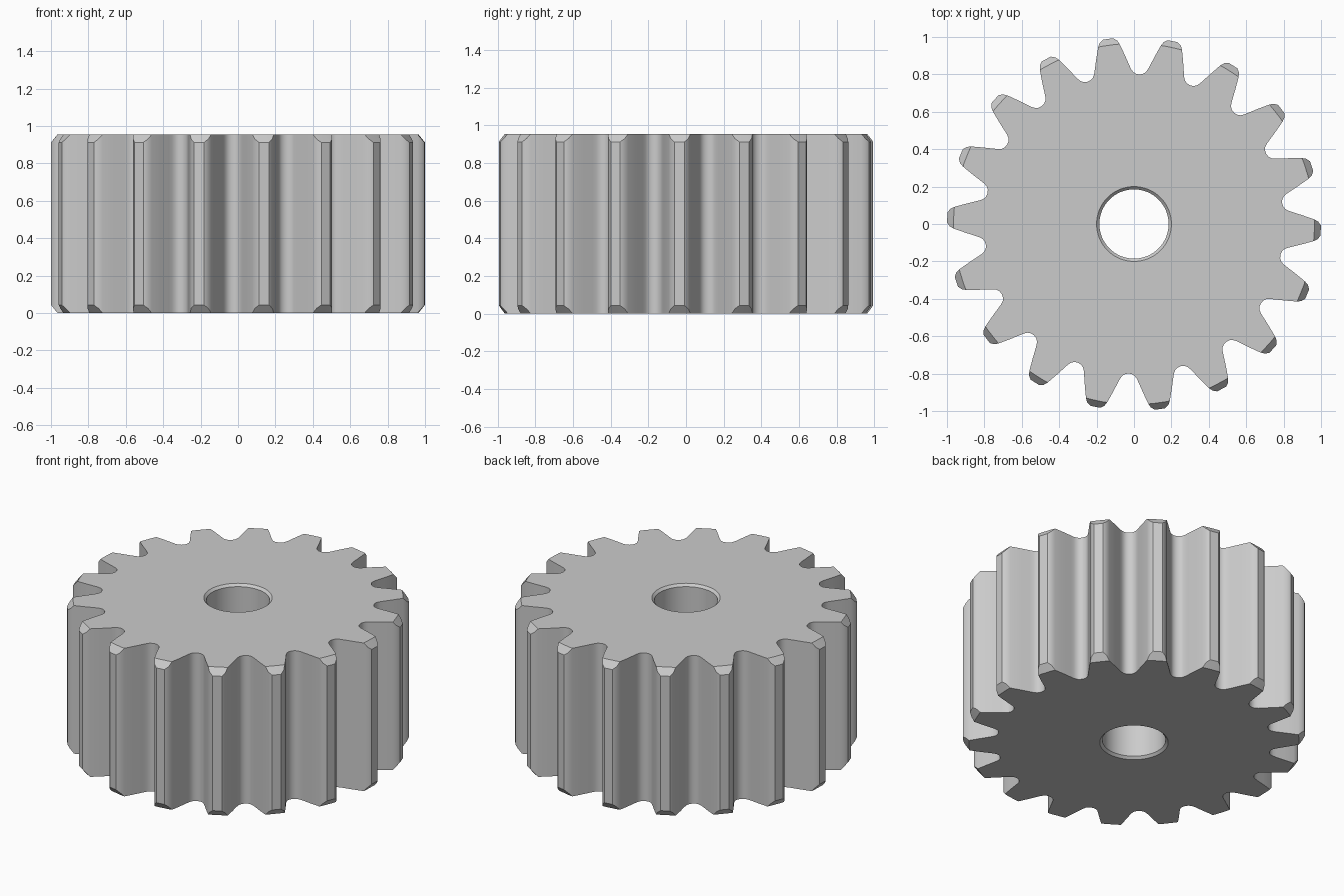
import bpy, bmesh
from math import atan2, hypot, sin, cos, pi, radians

if "Cube" in bpy.data.objects:
    bpy.data.objects.remove(bpy.data.objects["Cube"])

TEETH, HEIGHT = 18, 0.955
PHASE = radians(-2)            # angle of the first tooth
CONE_R, CONE_SLOPE = 0.965, 1.25   # end chamfer: radius at the face, depth per radius
BORE, BORE_CHAMFER = 0.185, 0.015

# Half of a tooth gap, (sideways, outward) from the gap centre
gap = [(0, .80), (.018, .803), (.033, .812), (.045, .828),
       (.055, .848), (.08, .90), (.11, .958)]
# Half of the tooth tip, (sideways, outward) from the tooth centre
tip = [(.047, .984), (.027, .999)]

# Polar half profile measured from the gap centre, then mirrored
half = [(atan2(u, v), hypot(u, v)) for u, v in gap]
half += [(pi / TEETH - atan2(u, v), hypot(u, v)) for u, v in tip]
pitch = [(-a, r) for a, r in reversed(half[1:])] + half

# Full gear outline
outline = []
for i in range(TEETH):
    base = PHASE + (i + 0.5) * 2 * pi / TEETH
    outline += [(base + a, r) for a, r in pitch]


def point(a, r, z):
    return (r * cos(a), r * sin(a), z)


def hole_ring(r, z):
    return [point(a, r, z) for a, _ in outline]


def depth(r):
    return max(0, r - CONE_R) * CONE_SLOPE


# Cross-section rings, from the bore bottom round the outside to the bore top
rings = [
    hole_ring(BORE, BORE_CHAMFER),
    hole_ring(BORE + BORE_CHAMFER, 0),
    [point(a, min(r, CONE_R), 0) for a, r in outline],
    [point(a, r, depth(r)) for a, r in outline],
    [point(a, r, HEIGHT - depth(r)) for a, r in outline],
    [point(a, min(r, CONE_R), HEIGHT) for a, r in outline],
    hole_ring(BORE + BORE_CHAMFER, HEIGHT),
    hole_ring(BORE, HEIGHT - BORE_CHAMFER),
]

# Skin the rings into one closed solid
bm = bmesh.new()
vs = [[bm.verts.new(p) for p in ring] for ring in rings]
n = len(outline)
for k in range(len(vs)):
    lo, hi = vs[k], vs[(k + 1) % len(vs)]
    for i in range(n):
        j = (i + 1) % n
        bm.faces.new((lo[i], lo[j], hi[j], hi[i]))
bmesh.ops.remove_doubles(bm, verts=bm.verts, dist=1e-5)
bmesh.ops.recalc_face_normals(bm, faces=bm.faces)

mesh = bpy.data.meshes.new("spur_gear")
bm.to_mesh(mesh)
bm.free()
gear = bpy.data.objects.new("spur_gear", mesh)
bpy.context.collection.objects.link(gear)

# Smooth valleys and bore, sharp chamfers
bpy.context.view_layer.objects.active = gear
gear.select_set(True)
bpy.ops.object.shade_smooth_by_angle(angle=radians(30))
